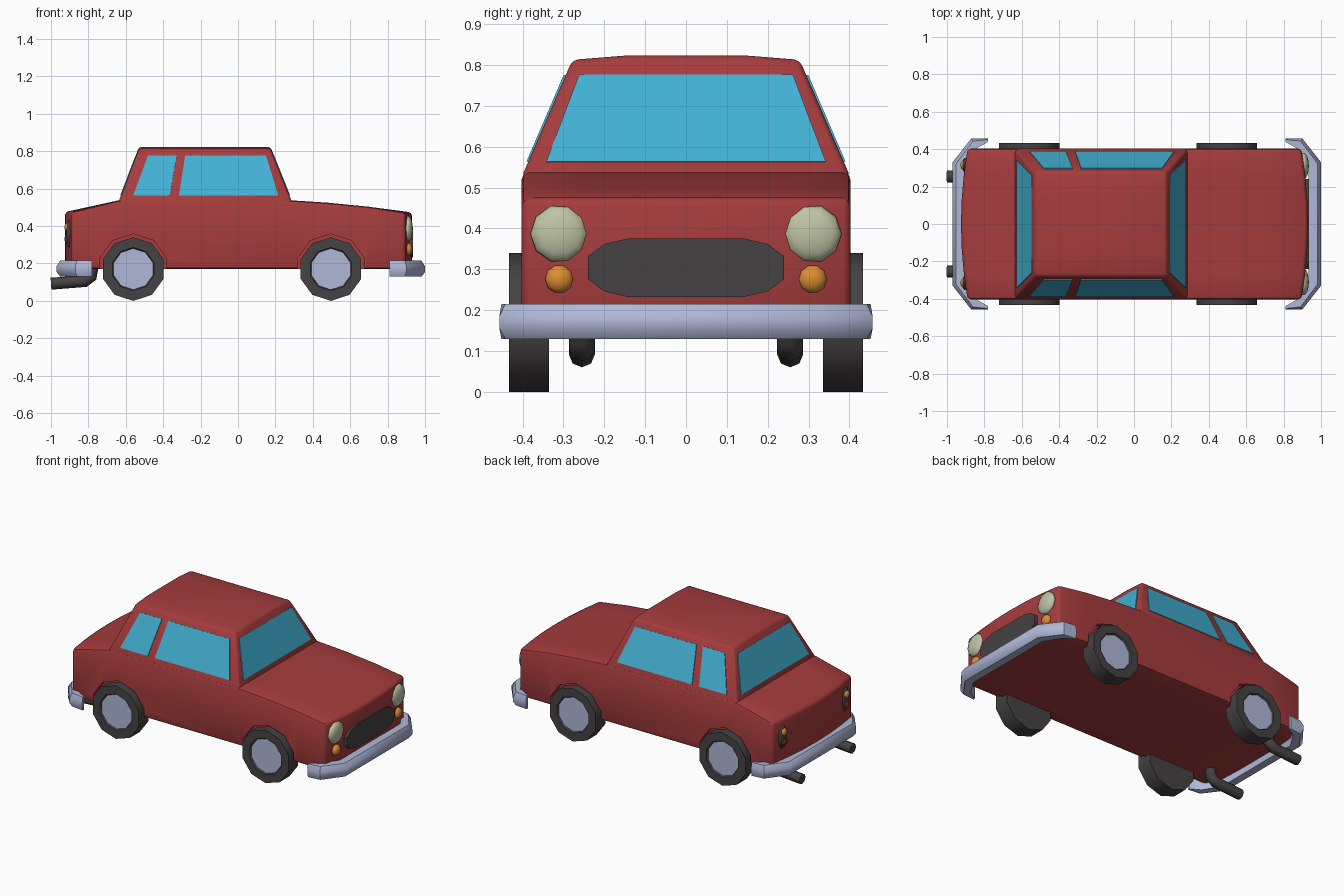
import bpy, bmesh, math
from mathutils import Vector, Matrix

if "Cube" in bpy.data.objects:
    bpy.data.objects.remove(bpy.data.objects["Cube"])


def material(name, rgb):
    m = bpy.data.materials.new(name)
    m.diffuse_color = (*rgb, 1)
    m.use_nodes = True
    m.node_tree.nodes["Principled BSDF"].inputs["Base Color"].default_value = m.diffuse_color
    return m


RED = material("red paint", (0.38, 0.045, 0.047))
GLASS = material("blue glass", (0.055, 0.44, 0.65))
METAL = material("pale metal", (0.43, 0.48, 0.68))
DARK = material("dark rubber", (0.06, 0.054, 0.057))
LENS = material("cream lens", (0.52, 0.55, 0.37))
ORANGE = material("orange lens", (0.70, 0.27, 0.035))
TAIL = material("dark red lens", (0.22, 0.02, 0.02))


def shade(ob, angle):
    bpy.ops.object.select_all(action='DESELECT')
    bpy.context.view_layer.objects.active = ob
    ob.select_set(True)
    bpy.ops.object.shade_smooth_by_angle(angle=math.radians(angle))


def finish(name, bm, mats, smooth=None):
    bmesh.ops.recalc_face_normals(bm, faces=bm.faces)
    me = bpy.data.meshes.new(name)
    bm.to_mesh(me)
    bm.free()
    ob = bpy.data.objects.new(name, me)
    bpy.context.collection.objects.link(ob)
    for m in mats:
        me.materials.append(m)
    if smooth:
        shade(ob, smooth)
    return ob


def loft(rings):
    """Closed solid through a list of equal-length point rings."""
    bm = bmesh.new()
    rows = [[bm.verts.new(p) for p in r] for r in rings]
    n = len(rows[0])
    for a, b in zip(rows, rows[1:]):
        for i in range(n):
            bm.faces.new((a[i], a[(i + 1) % n], b[(i + 1) % n], b[i]))
    bm.faces.new(rows[0])
    bm.faces.new(rows[-1])
    return bm


def plate(name, pts, mat, half=0.004):
    pts = [Vector(p) for p in pts]
    n = (pts[1] - pts[0]).cross(pts[2] - pts[1]).normalized() * half
    return finish(name, loft([[p - n for p in pts], [p + n for p in pts]]), [mat])


def grid_solid(ni, nj, low, high, bevel):
    """Solid between two point grids, with rounded edges."""
    bm = bmesh.new()
    lo, hi = [[[bm.verts.new(f(i, j)) for j in range(nj)] for i in range(ni)] for f in (low, high)]
    for g in (lo, hi):
        for i in range(ni - 1):
            for j in range(nj - 1):
                bm.faces.new((g[i][j], g[i + 1][j], g[i + 1][j + 1], g[i][j + 1]))
    rim = [(i, 0) for i in range(ni)] + [(ni - 1, j) for j in range(1, nj)]
    rim += [(i, nj - 1) for i in range(ni - 2, -1, -1)] + [(0, j) for j in range(nj - 2, 0, -1)]
    for (a, b), (c, d) in zip(rim, rim[1:] + rim[:1]):
        bm.faces.new((lo[a][b], lo[c][d], hi[c][d], hi[a][b]))
    bmesh.ops.recalc_face_normals(bm, faces=bm.faces)
    edges = [e for e in bm.edges if e.calc_face_angle(0) > math.radians(35)]
    bmesh.ops.bevel(bm, geom=edges, offset=bevel, segments=2, profile=0.5, affect='EDGES')
    return bm


def ngon(cx, cz, r, y, n=10):
    return [(cx + r * math.cos(math.pi / 2 + 2 * math.pi * k / n), y,
             cz + r * math.sin(math.pi / 2 + 2 * math.pi * k / n)) for k in range(n)]


# Lower body with bowed nose and tail
XS = [-0.925, -0.64, 0.29, 0.48, 0.70, 0.93]
TOPS = [0.475, 0.537, 0.537, 0.525, 0.503, 0.473]
YS = [-0.403, -0.27, -0.13, 0, 0.13, 0.27, 0.403]


def body_point(i, j, z):
    bow = 0.035 * (YS[j] / 0.403) ** 2
    x = XS[i] + (bow if i == 0 else -bow if i == len(XS) - 1 else 0)
    return (x, YS[j], z)


body = finish("body", grid_solid(len(XS), len(YS), lambda i, j: body_point(i, j, 0.17),
                                 lambda i, j: body_point(i, j, TOPS[i]), 0.018), [RED])

# Wheel arches and wheels
WHEELS = (-0.56, 0.497)
for x in WHEELS:
    for s in (-1, 1):
        cutter = finish("arch_cutter", loft([ngon(x, 0.17, 0.188, s * 0.375),
                                             ngon(x, 0.17, 0.188, s * 0.5)]), [RED])
        cutter.hide_render = True
        mod = body.modifiers.new("arch", 'BOOLEAN')
        mod.operation = 'DIFFERENCE'
        mod.solver = 'EXACT'
        mod.object = cutter
        bpy.context.view_layer.objects.active = body
        bpy.ops.object.modifier_apply(modifier=mod.name)
        bpy.data.objects.remove(cutter)
        wheel = loft([ngon(x, 0.17, 0.17, s * 0.335), ngon(x, 0.17, 0.17, s * 0.433),
                      ngon(x, 0.17, 0.116, s * 0.433), ngon(x, 0.17, 0.11, s * 0.424)])
        wheel.faces.ensure_lookup_table()
        wheel.faces[-1].material_index = 1
        finish("wheel", wheel, [DARK, METAL], 40)
shade(body, 40)


# Cabin, tapering towards the roof
def side_y(z): return 0.403 - (z - 0.525) * 0.43
def front_x(z): return 0.29 - (z - 0.525) * 0.40
def rear_x(z): return -0.64 + (z - 0.525) * 0.38


CY = [-1, -0.55, 0, 0.55, 1]


def cabin_point(i, j, z):
    return ((rear_x(z), front_x(z))[i], CY[j] * side_y(z), z)


def roof_point(i, j):
    x, y, z = cabin_point(i, j, 0.815)
    return (x, y, 0.823 if abs(CY[j]) < 0.9 else 0.813)


finish("cabin", grid_solid(2, 5, lambda i, j: cabin_point(i, j, 0.525), roof_point, 0.014), [RED], 40)

# Windows
LO, HI = 0.563, 0.775
for s in (-1, 1):
    for name, b0, b1, t1, t0 in (("rear_side_window", -0.56, -0.365, -0.328, -0.482),
                                 ("front_side_window", -0.315, 0.215, 0.15, -0.283)):
        plate(name, [(b0, s * side_y(LO), LO), (b1, s * side_y(LO), LO),
                     (t1, s * side_y(HI), HI), (t0, s * side_y(HI), HI)], GLASS)
for name, fx in (("windscreen", front_x), ("rear_window", rear_x)):
    plate(name, [(fx(LO), -0.342, LO), (fx(LO), 0.342, LO),
                 (fx(HI), 0.262, HI), (fx(HI), -0.262, HI)], GLASS)

# Bumpers: one cross-section swept along a wrapped path
OUTER = [(0.81, 0.457), (0.90, 0.457), (1.0, 0.33)]
INNER = [(0.81, 0.437), (0.865, 0.40), (0.925, 0.30)]
SECTION = [(0.1, 0.13), (0.75, 0.13), (1, 0.155), (1, 0.185), (0.75, 0.215), (0.1, 0.215)]


def bumper(name, sign, shift):
    path = list(zip(OUTER, INNER))
    full = [(o, i, 1) for o, i in path] + [(o, i, -1) for o, i in reversed(path)]
    rings = [[(sign * (i[0] + (o[0] - i[0]) * t - shift), m * (i[1] + (o[1] - i[1]) * t), z)
              for t, z in SECTION] for o, i, m in full]
    finish(name, loft(rings), [METAL], 45)


bumper("front_bumper", 1, 0)
bumper("rear_bumper", -1, 0.03)

# Grille
quarter = [(0.24, 0.028), (0.20, 0.058), (0.14, 0.072)]
right = [(y, -z) for y, z in reversed(quarter)] + quarter
outline = right + [(-y, -z) for y, z in right]
finish("grille", loft([[(x, y, 0.304 + z) for y, z in outline] for x in (0.89, 0.936)]), [DARK])


# Lamps
def lamp(name, x, y, z, rx, ry, rz, mat):
    bm = bmesh.new()
    bmesh.ops.create_uvsphere(bm, u_segments=10, v_segments=8, radius=1)
    bm.transform(Matrix.Translation((x, y, z)) @ Matrix.Diagonal((rx, ry, rz, 1))
                 @ Matrix.Rotation(math.pi / 2, 4, 'Y'))
    finish(name, bm, [mat], 60)


for s in (-1, 1):
    lamp("headlight", 0.907, s * 0.31, 0.387, 0.028, 0.071, 0.071, LENS)
    lamp("front_indicator", 0.908, s * 0.31, 0.276, 0.025, 0.035, 0.035, ORANGE)
    lamp("rear_lamp_housing", -0.902, s * 0.315, 0.36, 0.018, 0.038, 0.078, DARK)
    lamp("rear_indicator", -0.912, s * 0.315, 0.393, 0.016, 0.025, 0.025, ORANGE)
    lamp("tail_light", -0.912, s * 0.315, 0.33, 0.016, 0.025, 0.025, TAIL)

    # Exhaust pipe
    cu = bpy.data.curves.new("exhaust", 'CURVE')
    cu.dimensions = '3D'
    cu.bevel_depth = 0.032
    cu.bevel_resolution = 2
    cu.use_fill_caps = True
    pts = [(-1.0, 0.092), (-0.82, 0.105), (-0.785, 0.13), (-0.775, 0.20)]
    sp = cu.splines.new('POLY')
    sp.points.add(len(pts) - 1)
    for p, (x, z) in zip(sp.points, pts):
        p.co = (x, s * 0.255, z, 1)
    cu.materials.append(DARK)
    bpy.context.collection.objects.link(bpy.data.objects.new("exhaust", cu))
